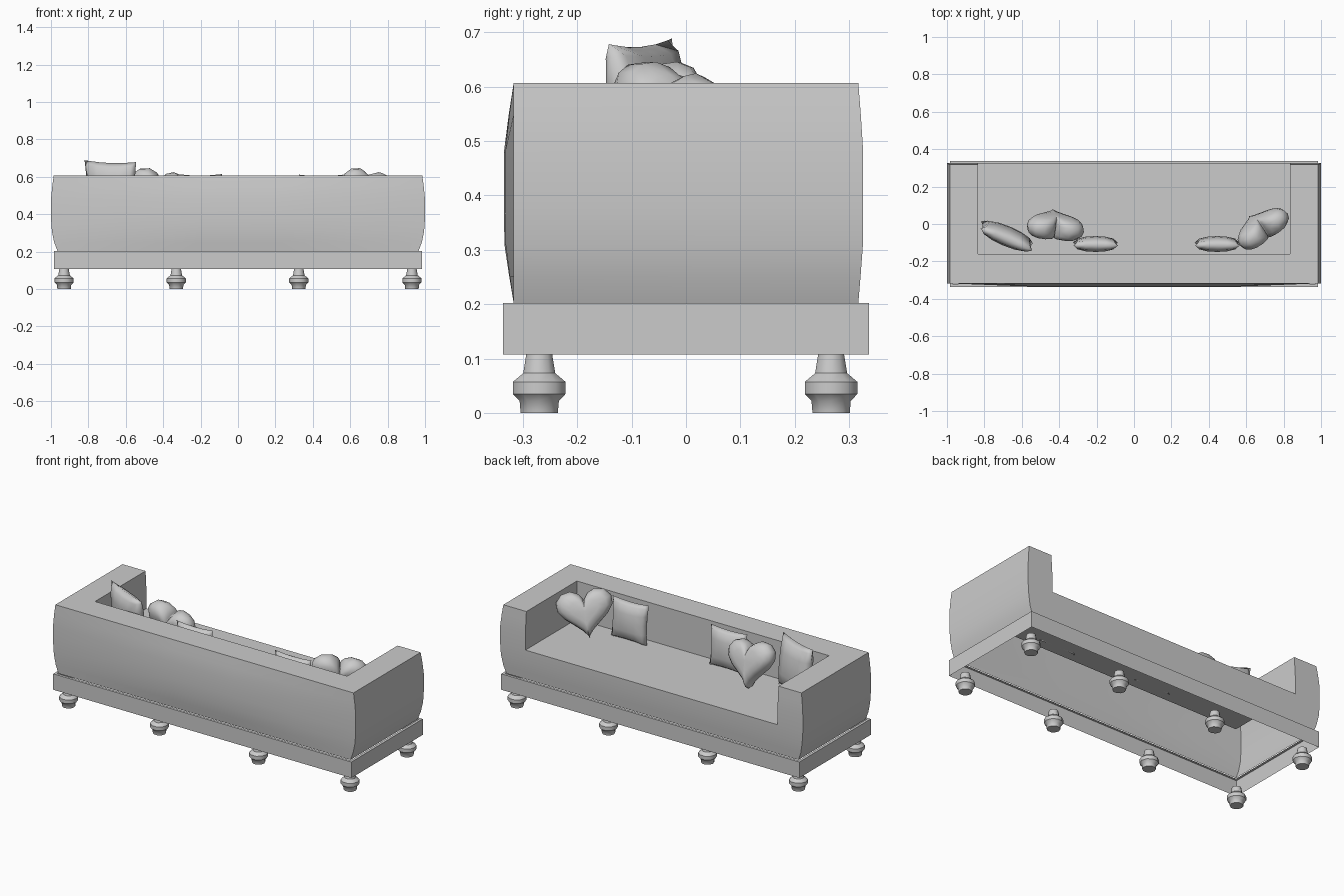
import bpy, bmesh
from math import sin, cos, pi, radians
from mathutils import Matrix, Vector

cube = bpy.data.objects.get("Cube")
if cube:
    bpy.data.objects.remove(cube, do_unlink=True)

# Single upholstery colour
grey = bpy.data.materials.new("plain_grey")
grey.use_nodes = True
grey.diffuse_color = (0.6, 0.6, 0.6, 1)
grey.node_tree.nodes["Principled BSDF"].inputs["Base Color"].default_value = (0.6, 0.6, 0.6, 1)


def finish(bm, name, angle=35):
    bmesh.ops.remove_doubles(bm, verts=bm.verts, dist=0.0005)
    bmesh.ops.recalc_face_normals(bm, faces=bm.faces)
    mesh = bpy.data.meshes.new(name)
    bm.to_mesh(mesh)
    bm.free()
    mesh.materials.append(grey)
    obj = bpy.data.objects.new(name, mesh)
    bpy.context.collection.objects.link(obj)
    bpy.ops.object.select_all(action='DESELECT')
    obj.select_set(True)
    bpy.context.view_layer.objects.active = obj
    bpy.ops.object.shade_smooth_by_angle(angle=radians(angle))
    return obj


def sheet(bm, f, us, vs):
    """Grid of quads through the points f(u, v)."""
    rows = [[bm.verts.new(f(u, v)) for u in us] for v in vs]
    for a, b in zip(rows, rows[1:]):
        for i in range(len(us) - 1):
            bm.faces.new((a[i], a[i + 1], b[i + 1], b[i]))


# Sofa body: bulging hollow shell, open underneath
SEAT, TOP = 0.38, 0.607
IN_X, IN_Y, OUT_Y = 0.833, -0.16, 0.317
rows = [0.202, 0.25, 0.31, SEAT, 0.48, 0.55, TOP]
half_width = dict(zip(rows, [0.965, 0.983, 0.995, 1.0, 1.0, 0.993, 0.985]))
bulge = dict(zip(rows, [0, 0.45, 0.95, 1, 1, 0.5, 0]))
unit = [0, 1]
span = [-1, -0.6, -0.2, 0.2, 0.6, 1]


def front_y(z):
    return OUT_Y + 0.009 * bulge[z]


bm = bmesh.new()
# backrest outside
sheet(bm, lambda u, z: (u * half_width[z], -OUT_Y - 0.018 * bulge[z] * (1 - u ** 4), z), span, rows)
# apron below the seat, seat, backrest inside and backrest top
sheet(bm, lambda u, z: (u * IN_X, front_y(z), z), [-1, 1], rows[:4])
sheet(bm, lambda u, v: (u * IN_X, IN_Y + v * (front_y(SEAT) - IN_Y), SEAT), [-1, 1], unit)
sheet(bm, lambda u, z: (u * IN_X, IN_Y, z), [-1, 1], [SEAT, TOP])
sheet(bm, lambda u, v: (u * IN_X, -OUT_Y + v * (IN_Y + OUT_Y), TOP), [-1, 1], unit)
for s in (-1, 1):
    # arm outside, arm end, arm inside and arm top
    sheet(bm, lambda u, z: (s * half_width[z], -OUT_Y + u * (front_y(z) + OUT_Y), z), unit, rows)
    sheet(bm, lambda u, z: (s * (IN_X + u * (half_width[z] - IN_X)), front_y(z), z), unit, rows)
    sheet(bm, lambda u, z: (s * IN_X, IN_Y + u * (front_y(z) - IN_Y), z), unit, rows[3:])
    sheet(bm, lambda u, y: (s * (IN_X + u * (half_width[TOP] - IN_X)), y, TOP),
          unit, [-OUT_Y, IN_Y, OUT_Y])
finish(bm, "sofa_body")

# Plinth: open frame with a narrow ledge around the body
bm = bmesh.new()
bmesh.ops.create_cube(bm, size=1, matrix=Matrix.Translation((0, 0, 0.1545)) @
                      Matrix.Diagonal((1.97, 0.674, 0.095, 1)))
bm.normal_update()
bottom = [f for f in bm.faces if f.normal.z < -0.9]
top = [f for f in bm.faces if f.normal.z > 0.9]
bmesh.ops.inset_region(bm, faces=top, thickness=0.022)
bmesh.ops.delete(bm, geom=top + bottom, context='FACES')
finish(bm, "plinth")

# Turned legs
leg_profile = [(0.036, 0), (0.038, 0.022), (0.051, 0.035), (0.051, 0.057),
               (0.031, 0.073), (0.025, 0.108)]
SIDES = 10


def leg(name, x, y):
    bm = bmesh.new()
    ring = [2 * pi * i / SIDES for i in range(SIDES + 1)]
    sheet(bm, lambda a, p: (x + p[0] * cos(a), y + p[0] * sin(a), p[1]), ring, leg_profile)
    bmesh.ops.remove_doubles(bm, verts=bm.verts, dist=0.0005)
    bmesh.ops.holes_fill(bm, edges=[e for e in bm.edges if e.is_boundary], sides=SIDES)
    finish(bm, name, 40)


for x_name, x in (("right", -0.93), ("mid_right", -0.33), ("mid_left", 0.325), ("left", 0.93)):
    for y_name, y in (("back", -0.27), ("front", 0.267)):
        leg(f"leg_{y_name}_{x_name}", x, y)


def place(obj, centre, yaw, tilt, roll):
    obj.matrix_world = (Matrix.Translation(Vector(centre)) @ Matrix.Rotation(radians(yaw), 4, 'Z')
                        @ Matrix.Rotation(radians(tilt), 4, 'X')
                        @ Matrix.Rotation(radians(roll), 4, 'Y'))


# Square cushions: two puffed sheets with slightly drawn-in edges
def square_cushion(name, size, thick, centre, yaw, tilt, roll=0):
    bm = bmesh.new()
    steps = [-1, -0.85, -0.45, 0, 0.45, 0.85, 1]
    for s in (-1, 1):
        sheet(bm, lambda u, v: (size / 2 * u * (0.93 + 0.07 * v * v),
                                s * thick * ((1 - u * u) * (1 - v * v)) ** 0.35,
                                size / 2 * v * (0.93 + 0.07 * u * u)), steps, steps)
    place(finish(bm, name, 180), centre, yaw, tilt, roll)


# Heart cushions: outline scaled inward in rings that rise to the middle
def heart_cushion(name, centre, yaw, tilt=20, roll=10):
    bm = bmesh.new()
    ring = [2 * pi * i / 22 for i in range(23)]
    puff = [(1, 0), (0.95, 0.45), (0.8, 0.8), (0.5, 0.97), (0.01, 1)]
    for s in (-1, 1):
        sheet(bm, lambda t, p: (
            0.0098 * p[0] * 16 * sin(t) ** 3, s * 0.06 * p[1],
            0.0092 * p[0] * (13 * cos(t) - 5 * cos(2 * t) - 2 * cos(3 * t) - cos(4 * t))), ring, puff)
    bmesh.ops.remove_doubles(bm, verts=bm.verts, dist=0.0005)
    bmesh.ops.holes_fill(bm, edges=[e for e in bm.edges if e.is_boundary], sides=0)
    place(finish(bm, name, 180), centre, yaw, tilt, roll)


square_cushion("large_cushion_right", 0.30, 0.05, (-0.68, -0.065, 0.535), -23, 7, 2)
square_cushion("small_cushion_right", 0.24, 0.042, (-0.205, -0.107, 0.495), 0, 4)
square_cushion("small_cushion_left", 0.24, 0.042, (0.445, -0.107, 0.492), 0, 4)
heart_cushion("heart_cushion_right", (-0.425, -0.01, 0.53), -8)
heart_cushion("heart_cushion_left", (0.68, -0.02, 0.53), 32)
